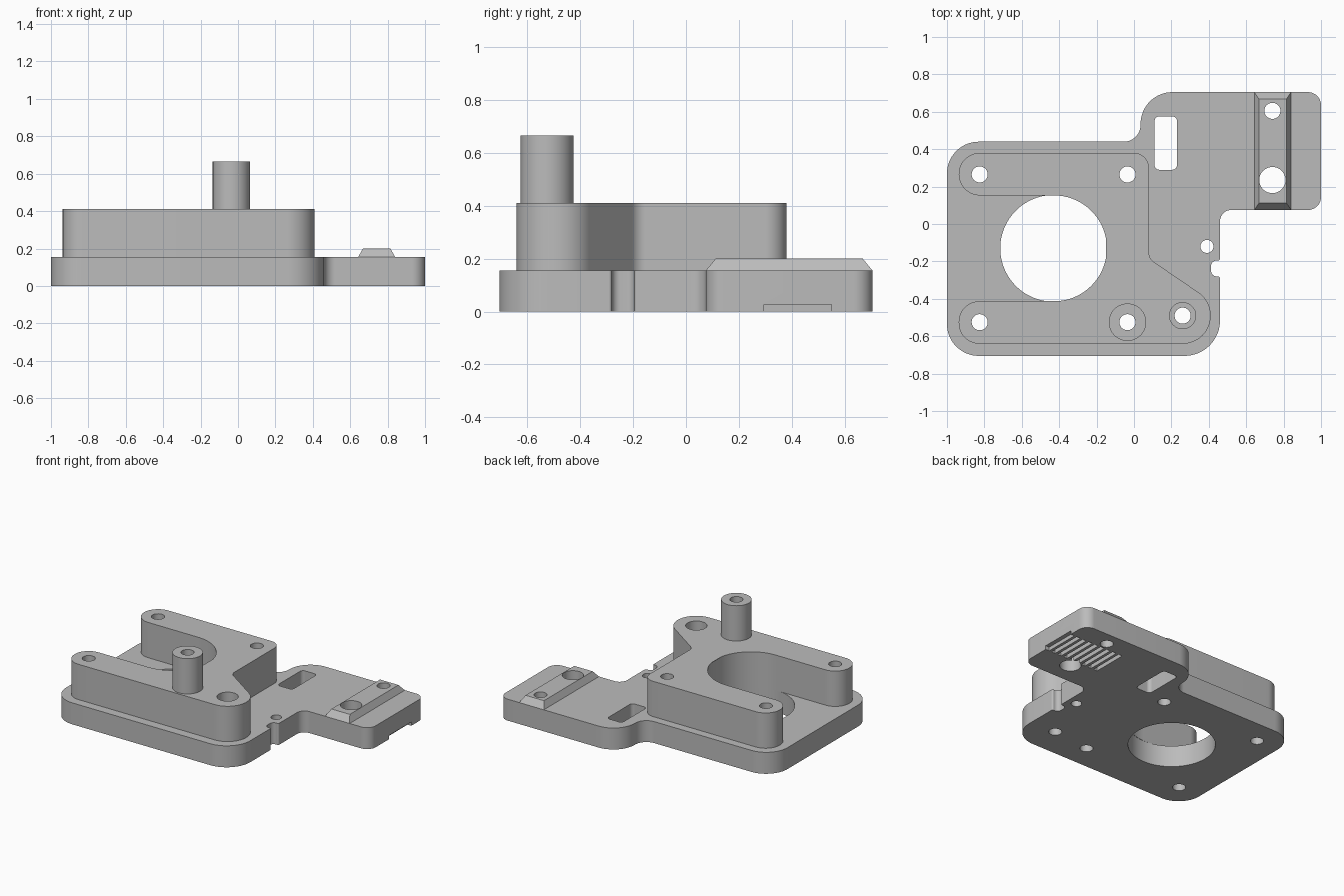
import bpy, bmesh
from math import pi, radians, tan, sin, cos
from mathutils import Vector

if "Cube" in bpy.data.objects:
    bpy.data.objects.remove(bpy.data.objects["Cube"])

grey = bpy.data.materials.new("plain grey")
grey.use_nodes = True
grey.diffuse_color = (0.5, 0.5, 0.5, 1)
grey.node_tree.nodes["Principled BSDF"].inputs["Base Color"].default_value = (0.5, 0.5, 0.5, 1)

BASE_TOP, BLOCK_TOP, POST_TOP, RIB_TOP = 0.155, 0.41, 0.665, 0.2


def rounded(corners):
    """Outline from (x, y, radius) corners, each replaced by an arc."""
    out = []
    for i, (x, y, r) in enumerate(corners):
        p = Vector((x, y))
        a = (Vector(corners[i - 1][:2]) - p).normalized()
        b = (Vector(corners[(i + 1) % len(corners)][:2]) - p).normalized()
        half = a.angle(b) / 2
        centre = p + (a + b).normalized() * (r / sin(half))
        start = p + a * (r / tan(half)) - centre
        end = p + b * (r / tan(half)) - centre
        sweep = start.angle_signed(end)
        steps = max(6, int(abs(sweep) / radians(5)))
        for k in range(steps + 1):
            t = -sweep * k / steps
            out.append(centre + Vector((start.x * cos(t) - start.y * sin(t),
                                        start.x * sin(t) + start.y * cos(t))))
    return out


def circle(x, y, r, n=48):
    return [Vector((x + r * cos(2 * pi * k / n), y + r * sin(2 * pi * k / n))) for k in range(n)]


def rect(x0, x1, y0, y1):
    return [Vector(p) for p in ((x0, y0), (x1, y0), (x1, y1), (x0, y1))]


def prism(name, outline, z0, z1, chamfer=0, top=None):
    """Extruded outline; top gives a different upper outline."""
    bm = bmesh.new()
    low = [bm.verts.new((p.x, p.y, z0)) for p in outline]
    high = [bm.verts.new((p.x, p.y, z1)) for p in (top or outline)]
    n = len(low)
    bm.faces.new(low[::-1])
    cap = bm.faces.new(high)
    for i in range(n):
        j = (i + 1) % n
        bm.faces.new((low[i], low[j], high[j], high[i]))
    if chamfer:
        bmesh.ops.bevel(bm, geom=list(cap.edges), offset=chamfer, segments=1, affect='EDGES')
    bmesh.ops.recalc_face_normals(bm, faces=bm.faces)
    mesh = bpy.data.meshes.new(name)
    bm.to_mesh(mesh)
    bm.free()
    mesh.materials.append(grey)
    obj = bpy.data.objects.new(name, mesh)
    bpy.context.collection.objects.link(obj)
    return obj


def activate(obj):
    bpy.ops.object.select_all(action='DESELECT')
    obj.select_set(True)
    bpy.context.view_layer.objects.active = obj


def cut(obj, outline, z0=-0.1, z1=0.8):
    cutter = prism("cutter", outline, z0, z1)
    cutter.hide_render = True
    mod = obj.modifiers.new("cut", 'BOOLEAN')
    mod.operation, mod.solver, mod.object = 'DIFFERENCE', 'EXACT', cutter
    activate(obj)
    bpy.ops.object.modifier_apply(modifier=mod.name)
    bpy.data.objects.remove(cutter)


# Base plate with its side arm and edge notch
base = prism("base_plate", rounded([
    (-1, -0.705, 0.17), (0.46, -0.705, 0.19),
    (0.46, -0.28, 0.012), (0.412, -0.28, 0.03), (0.412, -0.195, 0.03), (0.46, -0.195, 0.012),
    (0.46, 0.075, 0.06), (1, 0.075, 0.07), (1, 0.705, 0.07),
    (0.035, 0.705, 0.17), (0.035, 0.44, 0.09), (-1, 0.44, 0.17)]), 0, BASE_TOP)

# Raised motor block, open to one side around the large bore
block = prism("motor_block", rounded([
    (-0.937, -0.64, 0.11), (0.41, -0.64, 0.149), (0.41, -0.41, 0.149),
    (0.08, -0.185, 0.06), (0.08, 0.38, 0.08), (-0.937, 0.38, 0.113),
    (-0.937, 0.153, 0.113), (-0.145, 0.153, 0.283),
    (-0.145, -0.413, 0.283), (-0.937, -0.413, 0.11)]), BASE_TOP, BLOCK_TOP, 0.006)

# Standing post and tapered rib on the arm
post = prism("post", circle(-0.035, -0.525, 0.1), BLOCK_TOP, POST_TOP, 0.006)
rib = prism("arm_rib", rect(0.643, 0.84, 0.075, 0.705), BASE_TOP, RIB_TOP,
            top=rect(0.668, 0.815, 0.112, 0.668))

# Large bore and arm window
cut(base, circle(-0.43, -0.13, 0.285, 96))
cut(base, rounded([(0.11, 0.29, 0.025), (0.23, 0.29, 0.025),
                   (0.23, 0.575, 0.025), (0.11, 0.575, 0.025)]))

# Screw holes through the plate and block
for x in (-0.825, -0.035):
    for y in (-0.525, 0.265):
        for part in (base, block):
            cut(part, circle(x, y, 0.043, 32))
cut(post, circle(-0.035, -0.525, 0.043, 32))
for part in (base, block):
    cut(part, circle(0.26, -0.49, 0.043, 32))
cut(block, circle(0.26, -0.49, 0.07), BASE_TOP + 0.08)
cut(base, circle(0.39, -0.12, 0.035, 32))

# Holes through the rib
for y, r in ((0.605, 0.043), (0.235, 0.07)):
    for part in (base, rib):
        cut(part, circle(0.74, y, r))

# Belt tooth grooves under the arm, the last one open at the edge
for k in range(9):
    x = 0.97 - k * 0.051
    cut(base, rect(x, x + (0.1 if k == 0 else 0.03), 0.295, 0.55), -0.1, 0.027)

for part in (base, block, post, rib):
    activate(part)
    bpy.ops.object.shade_smooth_by_angle(angle=radians(30))
